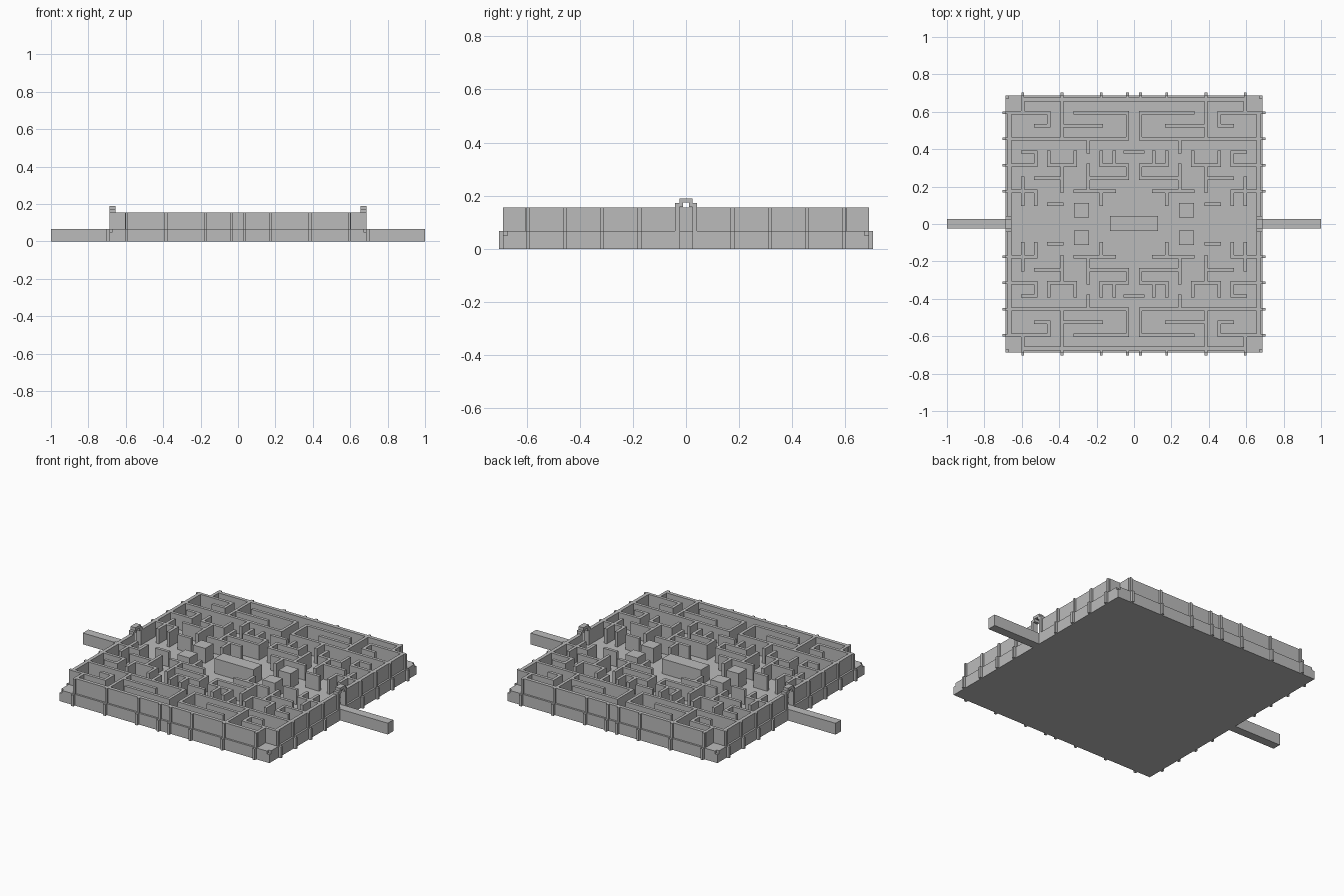
import bpy
import bmesh
from mathutils import Matrix, Vector

cube = bpy.data.objects.get("Cube")
if cube:
    bpy.data.objects.remove(cube, do_unlink=True)

stone = bpy.data.materials.new("grey stone")
stone.use_nodes = True
GREY = (0.5, 0.5, 0.5, 1)
stone.diffuse_color = GREY
stone.node_tree.nodes["Principled BSDF"].inputs["Base Color"].default_value = GREY

FLOOR, TOP, EDGE = 0.067, 0.155, 0.688
THIN = 0.009  # half thickness of a maze wall
SIGNS = (-1, 1)


def box(bm, x0, x1, y0, y1, z0, z1):
    size = Vector((abs(x1 - x0), abs(y1 - y0), z1 - z0))
    mid = Vector((x0 + x1, y0 + y1, z0 + z1)) / 2
    bmesh.ops.create_cube(bm, size=1, matrix=Matrix.Translation(mid) @ Matrix.Diagonal(size).to_4x4())


def finish(bm, name):
    mesh = bpy.data.meshes.new(name)
    bm.to_mesh(mesh)
    bm.free()
    mesh.materials.append(stone)
    obj = bpy.data.objects.new(name, mesh)
    bpy.context.collection.objects.link(obj)


def grid(i):
    return 0.035 + 0.07 * i


# Base slab with small notches at its top corners
bm = bmesh.new()
notch = EDGE - 0.016
box(bm, -EDGE, EDGE, -EDGE, EDGE, 0, 0.05)
box(bm, -EDGE, EDGE, -notch, notch, 0.05, FLOOR)
box(bm, -notch, notch, -EDGE, EDGE, 0.05, FLOOR)
finish(bm, "base")

# Outer walls, leaving the corners low and a doorway on each side
bm = bmesh.new()
inner, outer, end = 0.656, 0.677, 0.605
for s in SIGNS:
    box(bm, -end, end, s * inner, s * outer, FLOOR, TOP)
    for t in SIGNS:
        box(bm, s * inner, s * outer, t * 0.025, t * end, FLOOR, TOP)
finish(bm, "outer_walls")

# Stepped buttresses along all four sides
bm = bmesh.new()
for s in SIGNS:
    for t in SIGNS:
        for i in (0, 2, 5, 8):
            a, b = t * grid(i) - 0.007, t * grid(i) + 0.007
            box(bm, a, b, s * inner, s * 0.703, 0, FLOOR)
            box(bm, a, b, s * inner, s * EDGE, FLOOR, TOP)
        for i in (2, 4, 6, 8):
            a, b = t * grid(i) - 0.007, t * grid(i) + 0.007
            box(bm, s * inner, s * 0.703, a, b, 0, FLOOR)
            box(bm, s * inner, s * EDGE, a, b, FLOOR, TOP)
finish(bm, "buttresses")

# Maze walls of one quarter, as grid lines from point to point
QUARTER = [
    (9, 8, 6, 8), (8, 8, 8, 9), (6, 8, 6, 7), (7, 7, 6, 7),
    (5, 9, 5, 6), (9, 6, 5, 6), (5, 7, 2, 7), (4, 8, 0, 8),
    (0, 8, 0, 6), (3, 6, 0, 6), (5, 6, 3, 6), (3, 6, 3, 5),
    (6, 5, 6, 4), (6, 4, 4, 4), (4, 5, 4, 4), (5, 4, 5, 2),
    (2, 5, 2, 4), (2, 4, 0, 4), (1, 5, 1, 4), (0, 4, 0, 3),
    (9, 4, 7, 4), (9, 2, 7, 2), (8, 3, 8, 1), (7, 2, 7, 1),
    (7, 3, 5, 3), (3, 3, 0, 3), (3, 4, 3, 2), (4, 2, 1, 2),
    (2, 2, 2, 1), (6, 1, 5, 1), (8, 5, 7, 5), (7, 5, 7, 4),
]
bm = bmesh.new()
for s in SIGNS:
    for t in SIGNS:
        for x0, y0, x1, y1 in QUARTER:
            xs = sorted((s * grid(x0), s * grid(x1)))
            ys = sorted((t * grid(y0), t * grid(y1)))
            box(bm, xs[0] - THIN, xs[1] + THIN, ys[0] - THIN, ys[1] + THIN, FLOOR, TOP)
    box(bm, -0.055, 0.055, s * grid(5) - THIN, s * grid(5) + THIN, FLOOR, TOP)
finish(bm, "maze_walls")

# Solid blocks around the middle of the maze
bm = bmesh.new()
box(bm, -0.127, 0.127, -0.038, 0.043, FLOOR, TOP)
for s in SIGNS:
    for t in SIGNS:
        box(bm, s * 0.24, s * 0.32, t * 0.036, t * 0.112, FLOOR, TOP)
finish(bm, "centre_blocks")

# Stepped arch over each doorway and the causeway leading to it
for s, side in ((1, "left"), (-1, "right")):
    bm = bmesh.new()
    near, far = s * 0.655, s * 0.687
    for t in SIGNS:
        box(bm, near, far, t * 0.025, t * 0.042, FLOOR, 0.172)
        box(bm, near, far, t * 0.011, t * 0.025, 0.157, 0.19)
    box(bm, near, far, -0.011, 0.011, 0.174, 0.19)
    finish(bm, side + "_gate")
    bm = bmesh.new()
    box(bm, s * 0.68, s, -0.025, 0.027, 0, FLOOR)
    finish(bm, side + "_causeway")
